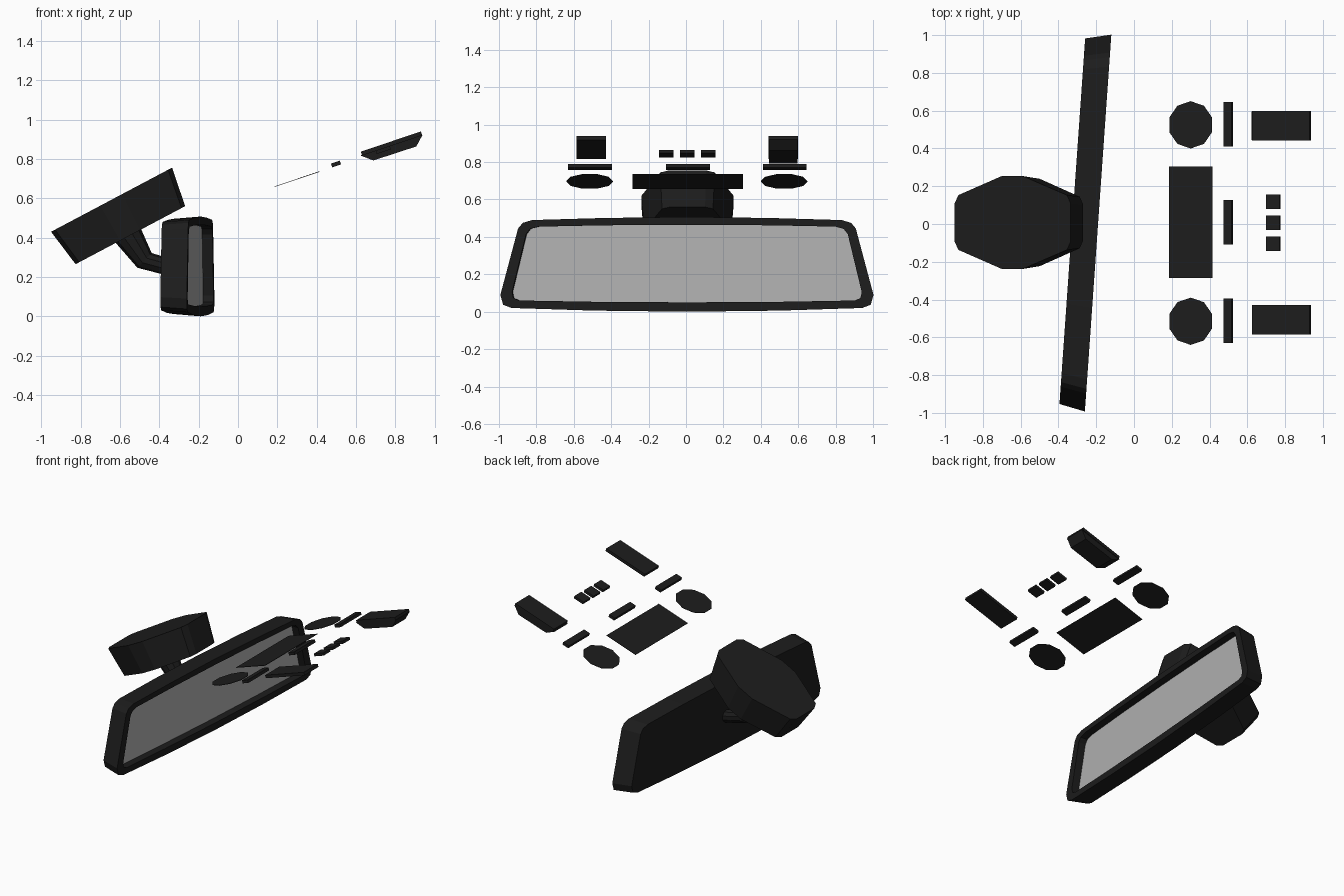
import bpy, bmesh
from math import sin, cos, pi, radians, atan2
from mathutils import Vector, Matrix

if "Cube" in bpy.data.objects:
    bpy.data.objects.remove(bpy.data.objects["Cube"])


def material(name, c):
    m = bpy.data.materials.new(name)
    m.diffuse_color = (c, c, c, 1)
    m.use_nodes = True
    m.node_tree.nodes["Principled BSDF"].inputs["Base Color"].default_value = m.diffuse_color
    return m


BLACK = material("black_plastic", 0.012)
GLASS = material("mirror_glass", 0.45)


def loft(name, rings, mat=BLACK, matrix=Matrix(), cap_first=True, cap_last=True):
    """Skin a list of equal-sized point rings."""
    bm = bmesh.new()
    vs = [[bm.verts.new(matrix @ Vector(p)) for p in r] for r in rings]
    n = len(vs[0])
    for a, b in zip(vs, vs[1:]):
        for i in range(n):
            bm.faces.new((a[i], a[(i + 1) % n], b[(i + 1) % n], b[i]))
    if cap_first:
        bm.faces.new(vs[0][::-1])
    if cap_last:
        bm.faces.new(vs[-1])
    bmesh.ops.recalc_face_normals(bm, faces=bm.faces)
    me = bpy.data.meshes.new(name)
    bm.to_mesh(me)
    bm.free()
    me.materials.append(mat)
    ob = bpy.data.objects.new(name, me)
    bpy.context.collection.objects.link(ob)
    return ob


def symmetric(half):
    """Complete a half outline across y = 0 (end points may lie on the axis)."""
    return half + [(-y, z) for y, z in reversed(half) if abs(y) > 1e-6]


# Mirror housing: tapered back, flat rim, recessed glass, slight yaw
outer = symmetric([(0, 0.0), (0.50, 0.006), (0.94, 0.02), (0.985, 0.037), (1.0, 0.09),
                   (0.905, 0.445), (0.88, 0.475), (0.83, 0.49), (0.45, 0.501), (0, 0.507)])
inner = symmetric([(0, 0.05), (0.50, 0.053), (0.90, 0.06), (0.93, 0.073), (0.937, 0.105),
                   (0.862, 0.415), (0.84, 0.443), (0.795, 0.455), (0.45, 0.462), (0, 0.465)])
yaw = Matrix.Translation((-0.19, 0.005, 0)) @ Matrix.Rotation(radians(-4.02), 4, 'Z')


def layer(x, outline, s=1.0, sz=1.0):
    return [(x, y * s, 0.255 + (z - 0.255) * sz) for y, z in outline]


loft("mirror_housing", [layer(-0.137, outer, 0.97, 0.955), layer(0, outer),
                        layer(0, inner), layer(-0.055, inner)], matrix=yaw)
loft("mirror_glass", [layer(-0.056, inner), layer(-0.053, inner)], GLASS, yaw)

# Sensor pod: tilted, slightly tapered elongated prism
pod_half = [(-0.348, 0.10), (-0.325, 0.145), (-0.065, 0.246),
            (0.06, 0.246), (0.325, 0.145), (0.348, 0.10)]
pod_outline = pod_half + [(u, -v) for u, v in reversed(pod_half)]
pod_mat = Matrix.Translation((-0.6425, 0.008, 0.5925)) @ Matrix.Rotation(radians(-27.9), 4, 'Y')
loft("sensor_pod", [[(u, v, 0) for u, v in pod_outline],
                    [(u * 0.905, v * 0.94, -0.204) for u, v in pod_outline]], matrix=pod_mat)


# Bent support arm between pod and housing
def ring(x, z, r, angle, n=10):
    a = radians(angle)   # direction of the section's in-plane axis
    return [(x + r * cos(t) * cos(a), 0.008 + r * sin(t), z + r * cos(t) * sin(a))
            for t in (2 * pi * i / n for i in range(n))]


loft("support_arm", [ring(-0.58, 0.44, 0.076, 28), ring(-0.555, 0.405, 0.073, 28),
                     ring(-0.475, 0.284, 0.052, 46), ring(-0.38, 0.258, 0.044, 78),
                     ring(-0.29, 0.24, 0.044, 78)])

# Loose panel pieces, all lying on the same slope
SLOPE = atan2(0.102, 0.305)


def tilted(x, y, z):
    return Matrix.Translation((x, y, z)) @ Matrix.Rotation(-SLOPE, 4, 'Y')


def slab(name, x, y, z, length, width, thick):
    a, b, h = length / 2, width / 2, thick / 2
    base = [(-a, -b), (a, -b), (a, b), (-a, b)]
    return loft(name, [[(u, v, s) for u, v in base] for s in (-h, h)], matrix=tilted(x, y, z))


slab("centre_panel", 0.30, 0.01, 0.697, 0.242, 0.59, 0.003)

for side, y in (("left", 0.525), ("right", -0.515)):
    # Ten-sided discs
    pts = [(0.125 * sin(2 * pi * i / 10), 0.125 * cos(2 * pi * i / 10)) for i in range(10)]
    loft(side + "_disc", [[(u, v, s) for u, v in pts] for s in (-0.0015, 0.0015)],
         matrix=tilted(0.30, y, 0.697))
    # Long flat plates
    slab(side + "_plate", 0.78, y - 0.005 if y > 0 else y + 0.008, 0.878, 0.322, 0.158, 0.021)

# Thin bars
for name, y in (("left_bar", 0.528), ("centre_bar", 0.01), ("right_bar", -0.513)):
    slab(name, 0.498, y, 0.774, 0.047, 0.235, 0.02)

# Three small buttons
for i, y in enumerate((-0.105, 0.006, 0.118)):
    slab("button_%d" % (i + 1), 0.738, y, 0.845, 0.076, 0.078, 0.018)

# Tray under the left plate
tray = [(0.622, 0.817), (0.938, 0.922), (0.906, 0.863), (0.688, 0.792)]
loft("left_tray", [[(x, y, z) for x, z in tray] for y in (0.445, 0.595)])
